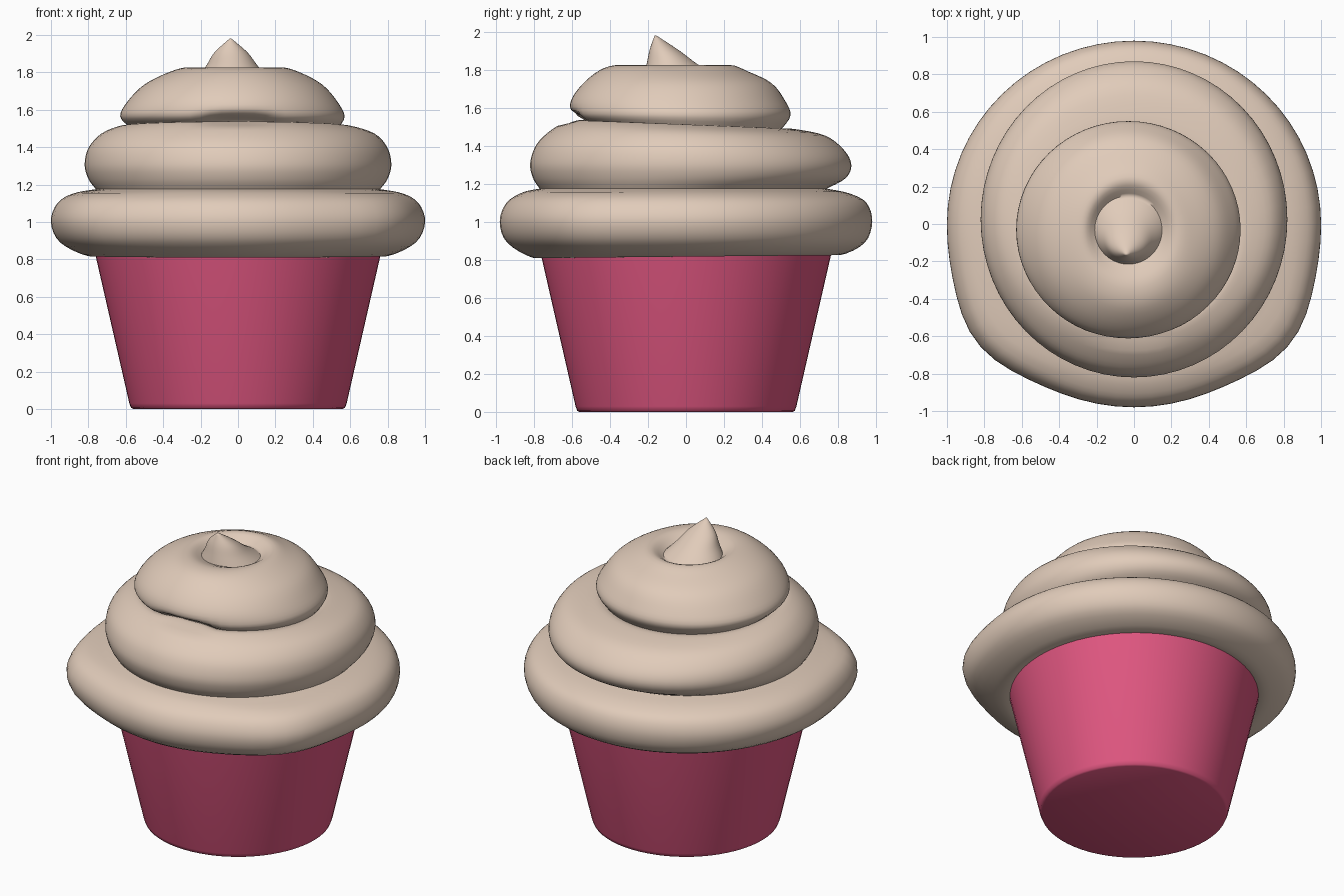
import bpy, math

if "Cube" in bpy.data.objects:
    bpy.data.objects.remove(bpy.data.objects["Cube"])

SEG = 64


def material(name, rgb):
    m = bpy.data.materials.new(name)
    m.diffuse_color = (*rgb, 1)
    m.use_nodes = True
    m.node_tree.nodes["Principled BSDF"].inputs["Base Color"].default_value = m.diffuse_color
    return m


def smooth_rows(rows, steps=4):
    """Catmull-Rom interpolation through the ring rows."""
    out = []
    for i in range(len(rows) - 1):
        p = [rows[max(i - 1, 0)], rows[i], rows[i + 1], rows[min(i + 2, len(rows) - 1)]]
        for s in range(steps):
            t = s / steps
            out.append(tuple(
                0.5 * (2 * b + (c - a) * t + (2 * a - 5 * b + 4 * c - d) * t * t
                       + (3 * b - a - 3 * c + d) * t ** 3)
                for a, b, c, d in zip(*p)))
    return out + [rows[-1]]


def loft(name, rings, mat, angle, shape=None):
    """Rings are (z front, z back, x left, x right, y front, y back)."""
    verts, faces = [], []
    for zf, zb, xl, xr, yf, yb in rings:
        for k in range(SEG):
            a = 2 * math.pi * k / SEG
            c, s = math.cos(a), math.sin(a)
            co = ((xl + xr) / 2 + (xr - xl) / 2 * c,
                  (yf + yb) / 2 + (yb - yf) / 2 * s,
                  (zf + zb) / 2 + (zb - zf) / 2 * s)
            verts.append(shape(*co) if shape else co)
    n = len(rings)
    for i in range(n - 1):
        for k in range(SEG):
            j = (k + 1) % SEG
            faces.append((i * SEG + k, i * SEG + j, (i + 1) * SEG + j, (i + 1) * SEG + k))
    faces.append(tuple(reversed(range(SEG))))
    faces.append(tuple(range((n - 1) * SEG, n * SEG)))
    me = bpy.data.meshes.new(name)
    me.from_pydata(verts, [], faces)
    me.materials.append(mat)
    ob = bpy.data.objects.new(name, me)
    bpy.context.collection.objects.link(ob)
    bpy.ops.object.select_all(action='DESELECT')
    ob.select_set(True)
    bpy.context.view_layer.objects.active = ob
    bpy.ops.object.shade_smooth_by_angle(angle=math.radians(angle))
    return ob


pink = material("pink_wrapper", (0.75, 0.095, 0.22))
cream = material("cream_frosting", (0.75, 0.60, 0.49))

# Wrapper cup with a softened bottom edge
cup = [(0.0, 0.56), (0.006, 0.572), (0.03, 0.581), (0.835, 0.765)]
loft("wrapper_cup", [(z, z, -r, r, -r, r) for z, r in cup], pink, 50)

# Frosting: three swirled tiers, then the leaning tip
crease1 = (1.175, 1.175, -.76, .76, -.77, .74)
crease2 = (1.53, 1.485, -.58, .54, -.56, .50)
moat = (1.79, 1.775, -.21, .15, -.215, .15)
tier1 = [(.835, .85, -.70, .70, -.70, .70), (.81, .825, -.80, .80, -.80, .81),
         (.89, .89, -.95, .95, -.94, .94), (1.0, 1.0, -1.0, 1.0, -.98, .98),
         (1.10, 1.10, -.965, .965, -.945, .95), (1.155, 1.15, -.88, .88, -.86, .86), crease1]
tier2 = [crease1, (1.23, 1.23, -.80, .80, -.805, .84), (1.31, 1.30, -.82, .82, -.82, .87),
         (1.41, 1.38, -.80, .80, -.785, .83), (1.49, 1.455, -.73, .73, -.70, .73),
         (1.535, 1.49, -.63, .60, -.61, .56), crease2]
tier3 = [crease2, (1.57, 1.56, -.63, .57, -.61, .55), (1.65, 1.64, -.59, .53, -.60, .52),
         (1.74, 1.73, -.50, .45, -.53, .45), (1.81, 1.79, -.37, .33, -.43, .33),
         (1.825, 1.825, -.27, .23, -.32, .23), moat]
tip = [moat, (1.84, 1.83, -.17, .105, -.205, .06), (1.91, 1.905, -.125, .05, -.19, -.04),
       (1.98, 1.98, -.045, -.035, -.165, -.155)]

rings = []
for tier in (tier1, tier2, tier3, tip):
    rings += smooth_rows(tier)[(1 if rings else 0):]


def swirl_shape(x, y, z):
    # Slight bulges at the front corners of the lowest tier
    if z < 1.16:
        a = math.atan2(y, abs(x))
        r = math.hypot(x, y)
        w = 0.06 * math.exp(-((a + 0.65) / 0.3) ** 2) * max(0, min(1, (r - 0.72) / 0.2))
        x, y = x * (1 + w), y * (1 + w)
    # Small pocket at the front under the top tier
    if y < -0.5 and 1.5 < z < 1.62 and math.hypot(x, y) < 0.66:
        y += 0.07 * math.exp(-(x / 0.17) ** 4 - ((z - 1.545) / 0.03) ** 2)
    return x, y, z


loft("frosting_swirl", rings, cream, 70, swirl_shape)
